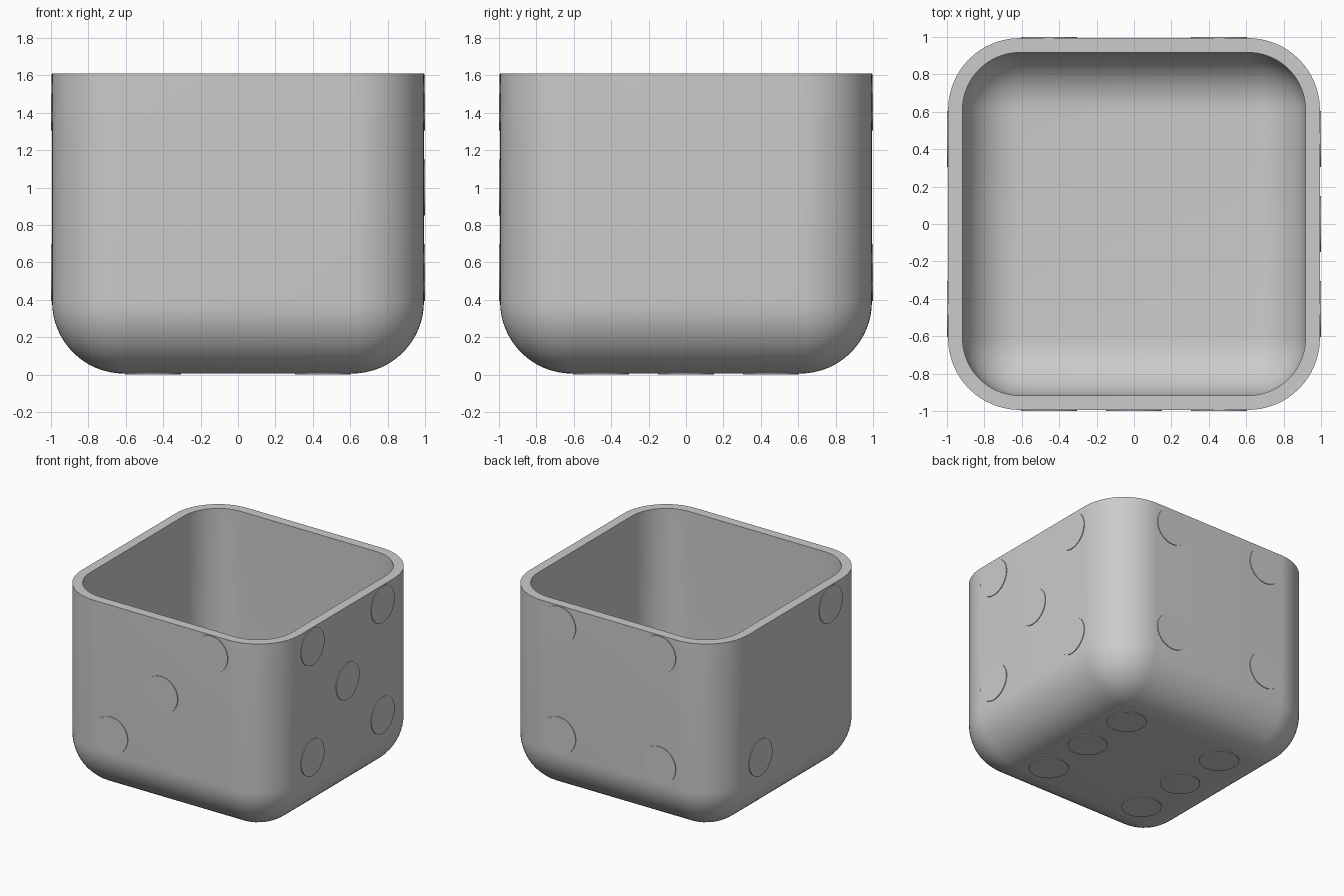
import bpy, bmesh, math
from mathutils import Matrix, Vector

cube = bpy.data.objects.get("Cube")
if cube:
    bpy.data.objects.remove(cube, do_unlink=True)

HALF = 0.994         # half width of the outer box
WALL = 0.077         # wall thickness
CORE = 0.61          # where the rounded corners begin
CENTRE = Vector((0, 0, 1.0))
STEP, PIP_R, PIP_OUT, PIP_THICK = 0.455, 0.15, 1.0, 0.008

grey = bpy.data.materials.new("plain grey")
grey.use_nodes = True
grey.diffuse_color = (0.6, 0.6, 0.6, 1)
grey.node_tree.nodes["Principled BSDF"].inputs["Base Color"].default_value = (0.6, 0.6, 0.6, 1)


def finish(name, bm, wall=0):
    """Turn the bmesh into a smooth-shaded object, thickened inwards if asked."""
    mesh = bpy.data.meshes.new(name)
    bm.to_mesh(mesh)
    bm.free()
    mesh.materials.append(grey)
    obj = bpy.data.objects.new(name, mesh)
    bpy.context.collection.objects.link(obj)
    bpy.ops.object.select_all(action='DESELECT')
    obj.select_set(True)
    bpy.context.view_layer.objects.active = obj
    if wall:
        shell = obj.modifiers.new("wall", 'SOLIDIFY')
        shell.thickness = wall
        shell.offset = -1
        shell.use_even_offset = True
        bpy.ops.object.modifier_apply(modifier=shell.name)
    bpy.ops.object.shade_smooth_by_angle(angle=math.radians(35))


# Box: rounded cube cut off level where its top fillet begins, then hollowed
bm = bmesh.new()
bmesh.ops.create_cube(bm, size=2 * HALF, matrix=Matrix.Translation(CENTRE))
bmesh.ops.bevel(bm, geom=bm.edges[:], offset=HALF - CORE, offset_type='OFFSET',
                segments=16, profile=0.5, affect='EDGES')
top = [v for v in bm.verts if v.co.z > CENTRE.z + CORE + 0.0005]
bmesh.ops.delete(bm, geom=top, context='VERTS')
finish("box", bm, WALL)

# Pip layouts as (across, up) steps on each face
two = [(1, 1), (-1, -1)]
three = two + [(0, 0)]
four = two + [(1, -1), (-1, 1)]
five = four + [(0, 0)]
six = four + [(1, 0), (-1, 0)]

# Each face: outward direction, across direction, layout
X, Y, Z = Vector((1, 0, 0)), Vector((0, 1, 0)), Vector((0, 0, 1))
faces = {
    "front_pips": (-Y, X, three),
    "left_pips": (X, Y, five),
    "back_pips": (Y, -X, four),
    "right_pips": (-X, -Y, two),
    "bottom_pips": (-Z, X, six),
}

# Thin raised discs
for name, (out, across, layout) in faces.items():
    up = out.cross(across)
    turn = Matrix((across, up, out)).transposed().to_4x4()
    bm = bmesh.new()
    for a, b in layout:
        spot = CENTRE + (across * a + up * b) * STEP + out * (PIP_OUT - PIP_THICK / 2)
        bmesh.ops.create_cone(bm, cap_ends=True, segments=48, radius1=PIP_R, radius2=PIP_R,
                              depth=PIP_THICK, matrix=Matrix.Translation(spot) @ turn)
    finish(name, bm)
